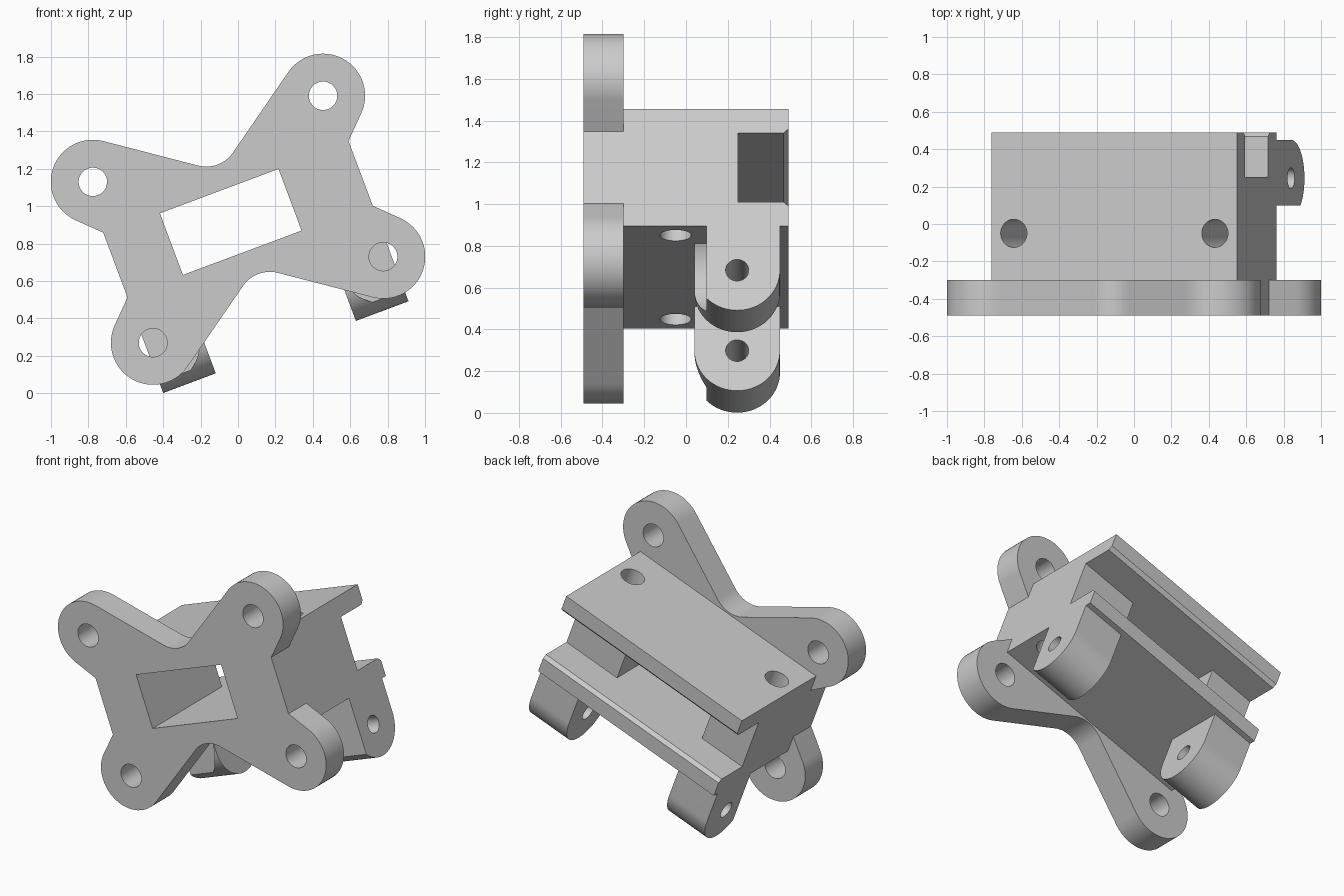
import bpy, bmesh
from math import sin, cos, tan, pi, radians

if "Cube" in bpy.data.objects:
    bpy.data.objects.remove(bpy.data.objects["Cube"], do_unlink=True)

TILT, CENTRE_Z = radians(-20.5), 0.93
LOBE_X, LOBE_Z, LOBE_R = 0.657, 0.459, 0.225
END, HALF_H = 0.70, 0.30
FRONT, PLATE_BACK, BACK = -0.49, -0.30, 0.49

grey = bpy.data.materials.new("plain grey")
grey.use_nodes = True
grey.diffuse_color = (0.6, 0.6, 0.6, 1)
grey.node_tree.nodes["Principled BSDF"].inputs["Base Color"].default_value = (0.6, 0.6, 0.6, 1)


def arc(cx, cy, r, start, end, n=24):
    """Points on an arc, angles in degrees."""
    angles = [radians(start + (end - start) * i / n) for i in range(n + 1)]
    return [(cx + r * cos(a), cy + r * sin(a)) for a in angles]


def circle(cx, cy, r, n=48):
    return arc(cx, cy, r, 0, 360, n)[:-1]


def rect(a0, a1, b0, b1):
    return [(a0, b0), (a1, b0), (a1, b1), (a0, b1)]


def prism(name, outline, axis, lo, hi):
    """Extrude a flat outline along one axis of the tilted frame."""
    place = {"x": lambda p, d: (d, p[0], p[1]),
             "y": lambda p, d: (p[0], d, p[1]),
             "z": lambda p, d: (p[0], p[1], d)}[axis]
    bm = bmesh.new()
    bottom = [bm.verts.new(place(p, lo)) for p in outline]
    top = [bm.verts.new(place(p, hi)) for p in outline]
    bm.faces.new(bottom)
    bm.faces.new(top)
    for i in range(len(outline)):
        j = (i + 1) % len(outline)
        bm.faces.new((bottom[i], bottom[j], top[j], top[i]))
    bmesh.ops.recalc_face_normals(bm, faces=bm.faces)
    mesh = bpy.data.meshes.new(name)
    bm.to_mesh(mesh)
    bm.free()
    mesh.materials.append(grey)
    obj = bpy.data.objects.new(name, mesh)
    bpy.context.collection.objects.link(obj)
    obj.rotation_euler.y = TILT
    obj.location.z = CENTRE_Z
    return obj


def finish(obj, cutters):
    """Cut the openings, then smooth only the round walls."""
    bpy.ops.object.select_all(action="DESELECT")
    bpy.context.view_layer.objects.active = obj
    obj.select_set(True)
    for cutter in cutters:
        cutter.hide_render = True
        mod = obj.modifiers.new("cut", "BOOLEAN")
        mod.operation, mod.solver, mod.object = "DIFFERENCE", "EXACT", cutter
        bpy.ops.object.modifier_apply(modifier=mod.name)
        bpy.data.objects.remove(cutter, do_unlink=True)
    bpy.ops.object.shade_smooth_by_angle(angle=radians(30))


def window():
    return prism("window_cutter", rect(-0.38, 0.297, -0.176, 0.176), "y", -1, 1)


# Mounting plate: four lobes joined by a filleted waist and straight ends
SLOPE, FILLET = 35, 0.174
t = radians(SLOPE)
tangent_x, tangent_z = LOBE_X - LOBE_R * sin(t), LOBE_Z + LOBE_R * cos(t)
valley = tangent_z - tangent_x * tan(t)
quarter = [(END, 0.185)]
quarter += arc(LOBE_X, LOBE_Z, LOBE_R, -45, 90 + SLOPE, 32)
quarter += arc(0, valley + FILLET / cos(t), FILLET, -90 + SLOPE, -90, 8)
upper = quarter + [(-x, z) for x, z in reversed(quarter[:-1])]
outline = upper + [(-x, -z) for x, z in upper]
plate = prism("mounting_plate", outline, "y", FRONT, PLATE_BACK)
finish(plate, [window()] + [
    prism("screw_cutter", circle(sx * LOBE_X, sz * LOBE_Z, 0.076), "y", -1, 1)
    for sx in (-1, 1) for sz in (-1, 1)])

# Body block with a through window, a chamfered rear slot and two pin holes
body = prism("body_block", rect(-END, END, -HALF_H, HALF_H), "x", 0, 1)
bpy.data.objects.remove(body, do_unlink=True)
body = prism("body_block", rect(-END, END, -HALF_H, HALF_H), "y", PLATE_BACK, BACK)
slot_half = [(0.25, 0.176), (0.468, 0.176), (0.52, 0.228)]
slot = slot_half + [(y, -z) for y, z in reversed(slot_half)]
finish(body, [window(), prism("slot_cutter", slot, "x", -1, 1)] + [
    prism("pin_cutter", circle(s * 0.574, -0.05, 0.075), "z", -1, 1) for s in (-1, 1)])

# Hinge ears under the body, relieved around the lower plate holes
EAR_Y, EAR_Z, EAR_R = 0.245, -0.525, 0.205
for side, name in ((1, "left_hinge_ear"), (-1, "right_hinge_ear")):
    profile = [(EAR_Y + EAR_R, -HALF_H), (EAR_Y - EAR_R, -HALF_H)]
    profile += arc(EAR_Y, EAR_Z, EAR_R, 180, 360, 36)
    lo, hi = sorted((side * 0.4, side * END))
    ear = prism(name, profile, "x", lo, hi)
    finish(ear, [
        prism("hinge_cutter", circle(EAR_Y, EAR_Z, 0.055), "x", -1, 1),
        prism("relief_cutter", circle(side * LOBE_X, -LOBE_Z, 0.25, 64), "y", -0.2, 0.098)])
